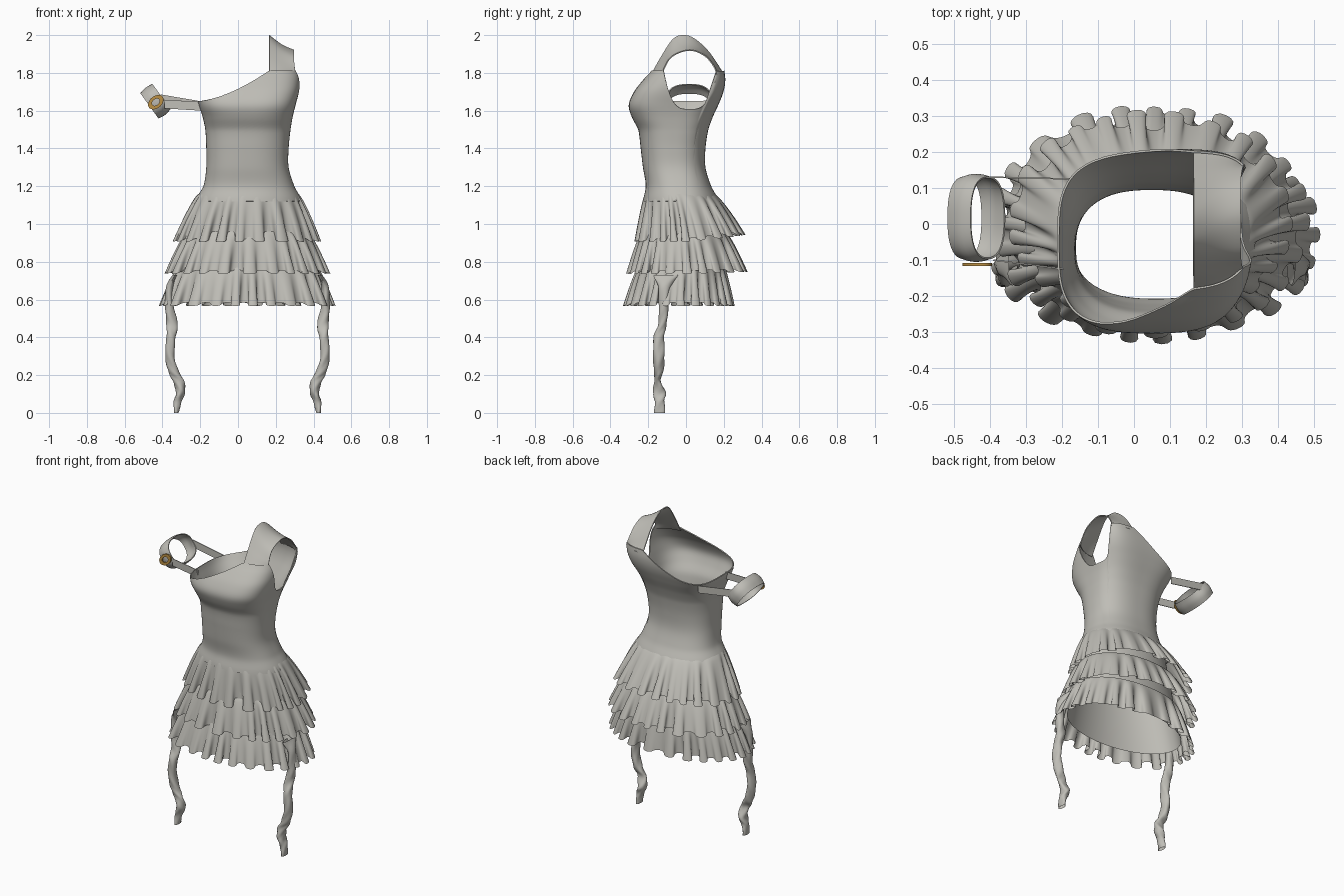
import bpy, math
from mathutils import Vector

if "Cube" in bpy.data.objects:
    bpy.data.objects.remove(bpy.data.objects["Cube"])


def material(name, rgb):
    mat = bpy.data.materials.new(name)
    mat.use_nodes = True
    colour = (*rgb, 1)
    mat.diffuse_color = colour
    mat.node_tree.nodes["Principled BSDF"].inputs["Base Color"].default_value = colour
    return mat


cloth = material("warm_grey_cloth", (0.52, 0.51, 0.47))
gold = material("gold_metal", (0.5, 0.28, 0.06))


def sheet(name, rows, closed=True, mat=cloth, thickness=0, wrap_rows=False):
    """Skin a list of equally long point rows into one smooth surface."""
    count, depth = len(rows[0]), len(rows)
    faces = []
    for r in range(depth if wrap_rows else depth - 1):
        below = (r + 1) % depth
        for c in range(count if closed else count - 1):
            d = (c + 1) % count
            faces.append((r * count + c, r * count + d, below * count + d, below * count + c))
    mesh = bpy.data.meshes.new(name)
    mesh.from_pydata([p for row in rows for p in row], [], faces)
    mesh.materials.append(mat)
    obj = bpy.data.objects.new(name, mesh)
    bpy.context.collection.objects.link(obj)
    bpy.ops.object.select_all(action="DESELECT")
    obj.select_set(True)
    bpy.context.view_layer.objects.active = obj
    if thickness:
        solid = obj.modifiers.new("thickness", "SOLIDIFY")
        solid.thickness = thickness
        solid.offset = 0
        bpy.ops.object.modifier_apply(modifier=solid.name)
    bpy.ops.object.shade_smooth_by_angle(angle=math.radians(50))


def spline(points, t):
    """Smooth curve through points of any dimension, t from 0 to 1."""
    last = len(points) - 1
    pos = min(max(t, 0), 1) * last
    i = min(int(pos), last - 1)
    f = pos - i
    quad = zip(points[max(i - 1, 0)], points[i], points[i + 1], points[min(i + 2, last)])
    return [b + f / 2 * (c - a + f * (2 * a - 5 * b + 4 * c - d + f * (3 * (b - c) + d - a)))
            for a, b, c, d in quad]


def blend(a, b, f):
    return [p + (q - p) * f for p, q in zip(a, b)]


def oval(bounds, angle, power=2):
    """Point on a rounded outline inside (x min, x max, y min, y max)."""
    x0, x1, y0, y1 = bounds
    c, s = math.cos(angle), math.sin(angle)
    k = (abs(c) ** power + abs(s) ** power) ** (-1 / power)
    return (x0 + x1) / 2 + c * k * (x1 - x0) / 2, (y0 + y1) / 2 + s * k * (y1 - y0) / 2


def turns(n):
    return [math.tau * i / n for i in range(n)]


# Bodice: height, x range, y range, squareness of front and back
body = [
    (1.12, -.225, .335, -.225, .17, 2.2, 2.2),
    (1.2, -.18, .295, -.21, .13, 2.4, 2.4),
    (1.3, -.165, .265, -.225, .10, 2.4, 2.5),
    (1.4, -.165, .265, -.237, .10, 2.4, 2.5),
    (1.5, -.17, .275, -.25, .115, 2.5, 2.7),
    (1.57, -.185, .287, -.285, .14, 2.7, 3),
    (1.63, -.205, .302, -.30, .168, 3, 3.4),
    (1.7, -.22, .32, -.272, .195, 3.2, 4),
    (1.76, -.225, .328, -.226, .205, 3.2, 4.4),
    (1.82, -.22, .328, -.178, .20, 3.2, 4.6)]


def body_point(angle, z):
    i = 0
    while i < len(body) - 2 and body[i + 1][0] < z:
        i += 1
    f = (z - body[i][0]) / (body[i + 1][0] - body[i][0])
    sec = spline(body, (i + f) / (len(body) - 1))
    return (*oval(sec[1:5], angle, sec[6 if math.sin(angle) > 0 else 5]), z)


def rim(x, y):
    """One-shoulder neckline on one side, round armhole on the other."""
    v = abs(y - .02) / .138
    if x > .2 and v < 1:
        return 1.608 + .2 * v ** 3.5
    t = min(max((x + .21) / .375, 0), 1)
    return 1.65 + .16 * t ** 1.6


def top_edge(angle):
    z = 1.6
    while z < 1.81 and z < rim(*body_point(angle, z)[:2]):
        z += .001
    return z


columns = turns(200)
edge = [top_edge(a) for a in columns]
sheet("bodice", [[body_point(a, 1.12 + (top - 1.12) * r / 44) for a, top in zip(columns, edge)]
                 for r in range(45)], thickness=.006)

# Shoulder strap arching from chest to back
neck_side = [(.165, -.183, 1.79), (.165, -.13, 1.885), (.165, -.07, 1.975), (.165, -.02, 1.998),
             (.165, .04, 1.982), (.165, .12, 1.91), (.165, .2, 1.79)]
arm_side = [(.305, -.122, 1.79), (.299, -.113, 1.83), (.295, -.07, 1.89), (.295, .02, 1.92),
            (.295, .1, 1.89), (.3, .15, 1.83), (.308, .161, 1.79)]
strap = []
for r in range(41):
    a, b = spline(neck_side, r / 40), spline(arm_side, r / 40)
    row = []
    for c in range(9):
        p = Vector(blend(a, b, c / 8))
        # Fuller at the ends so that it follows the chest and back
        end = abs(r / 20 - 1) ** 3
        p.y += math.sin(math.pi * c / 8) * .016 * end * (1 if r > 20 else -1)
        p.z -= math.sin(math.pi * c / 8) * .01 * (1 - end)
        row.append(p)
    strap.append(row)
sheet("shoulder_strap", strap, closed=False, thickness=.006)


# Pleated skirt tiers with soft, uneven folds
def ruffle(name, z_top, z_hem, top, hem, folds, amp, tilt, seed):
    rows = []
    for r in range(23):
        s = r / 22
        bounds = blend(top, hem, s ** .8)
        row = []
        for a in turns(420):
            wave = folds * a + 1.1 * math.sin(3 * a + seed) + .7 * math.sin(5 * a + seed * 2)
            size = amp * s ** .8 * (.75 + .35 * math.sin(7 * a + seed * 3))
            x, y = oval(bounds, a, 2.15)
            out = size * (math.cos(wave) - .55)
            side = .45 * size * s * math.sin(2 * wave)
            c, n = math.cos(a), math.sin(a)
            z = z_top + (z_hem - z_top) * s
            z += s * (tilt * max(n, 0) - .009 * math.cos(wave))
            row.append((x + c * out - n * side, y + n * out + c * side, z))
        rows.append(row)
    sheet(name, rows)


ruffle("upper_ruffle", 1.16, .915, (-.21, .32, -.218, .15), (-.338, .43, -.268, .305), 23, .027, .035, 1)
ruffle("middle_ruffle", .96, .745, (-.27, .37, -.235, .21), (-.382, .477, -.305, .32), 24, .028, .01, 2.3)
ruffle("lower_ruffle", .79, .575, (-.31, .41, -.245, .2), (-.408, .508, -.32, .252), 25, .028, 0, 4.1)

# Smooth lining inside the skirt
sheet("skirt_lining", [[(*oval(blend((-.215, .325, -.218, .155), (-.34, .44, -.25, .19), r / 10), a),
                         1.14 - .052 * r) for a in turns(96)] for r in range(11)])

# Hanging ribbons: x, y, z, half width, half depth
ribbon = [
    (.435, -.10, .73, .012, .07), (.462, -.115, .66, .02, .03), (.462, -.118, .55, .024, .025),
    (.45, -.125, .47, .03, .022), (.455, -.145, .4, .024, .028), (.46, -.145, .3, .024, .03),
    (.44, -.145, .22, .028, .025), (.415, -.15, .17, .03, .016), (.405, -.14, .11, .024, .034),
    (.42, -.14, .06, .021, .025), (.427, -.14, 0, .012, .03)]
middle = .05
for name, flip in (("left_ribbon", 1), ("right_ribbon", -1)):
    rows = []
    for r in range(71):
        x, y, z, w, d = spline(ribbon, r / 70)
        row = []
        for a in turns(20):
            crease = 1 + .13 * math.sin(3 * a + r * .3) * math.sin(r * .45)
            px = x - middle + w * math.cos(a) * crease
            row.append((middle + flip * px, y + d * math.sin(a) * crease, z))
        rows.append(row)
    sheet(name, rows)

# Tilted armband
centre = Vector((-.437, .017, 1.65))
axis = Vector((.79, 0, .61))
across = Vector((-.58, 0, .81))
depth = Vector((0, 1, 0))


def band_point(a, w):
    u, v = oval((-.083, .083, -.115, .115), a, 2.5)
    return centre + axis * w + (across * u + depth * v) * (1 + .04 * math.cos(w * 60))


sheet("armband", [[band_point(a, (r / 6 - .5) * .08) for a in turns(64)] for r in range(7)],
      thickness=.005)

# Two flat straps joining the armband to the bodice
for name, near, far in (("back_arm_strap", (-.175, .125, 1.623), (-.41, .13, 1.663)),
                        ("front_arm_strap", (-.195, -.125, 1.623), (-.39, -.1, 1.635))):
    sheet(name, [[Vector(blend(near, far, r / 12)) + Vector((0, 0, h)) for h in (-.023, 0, .023)]
                 for r in range(13)], closed=False, thickness=.004)

# Gold oval ring on the front of the armband
ring = []
for scale, y in ((1, -.108), (1, -.116), (.5, -.116), (.5, -.108)):
    ring.append([Vector((-.435, y, 1.645)) + (axis * math.cos(a) * .046 + across * math.sin(a) * .032) * scale
                 for a in turns(40)])
sheet("armband_ring", ring, mat=gold, wrap_rows=True)
